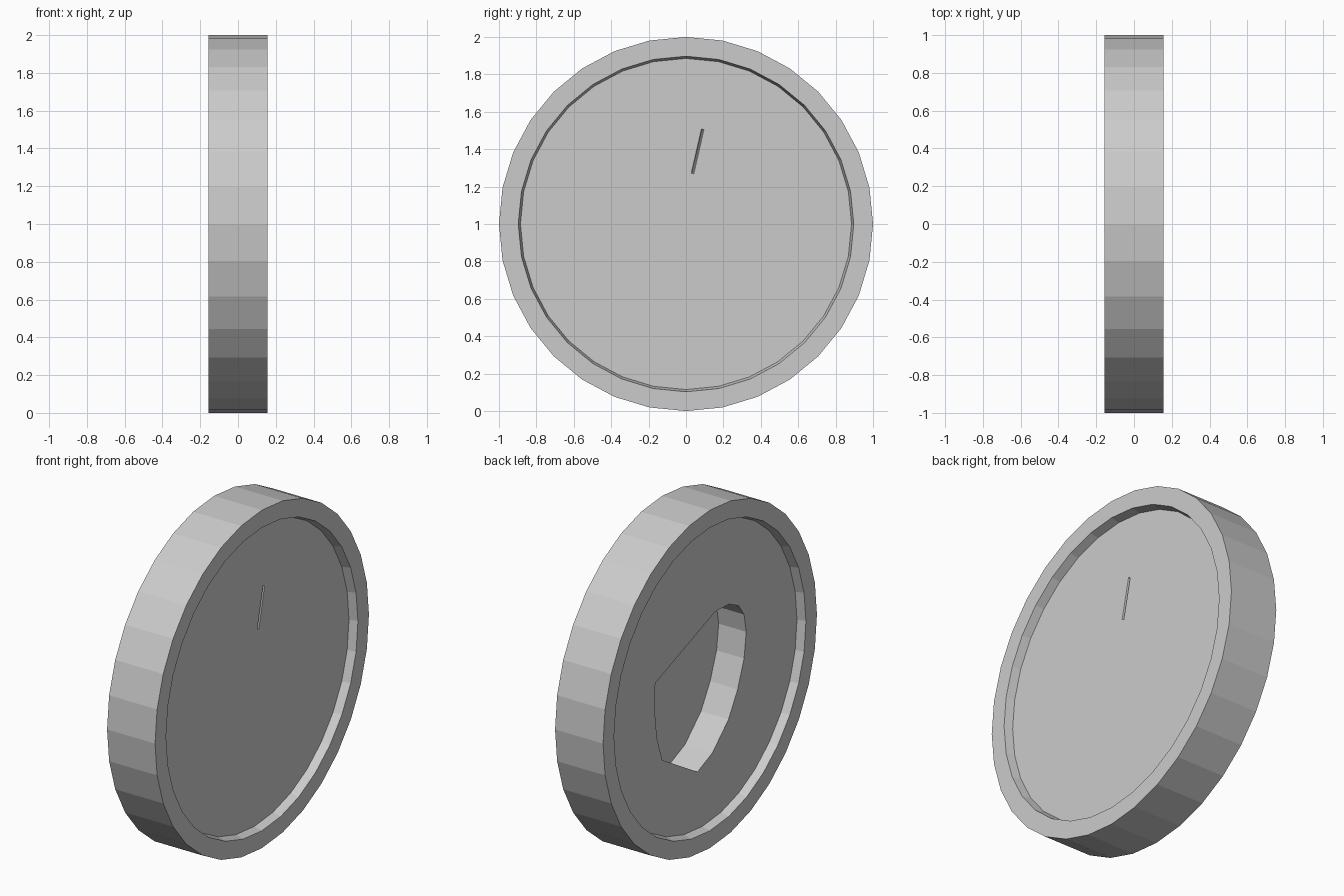
import bpy, bmesh
from math import sin, cos, pi

cube = bpy.data.objects.get("Cube")
if cube:
    bpy.data.objects.remove(cube, do_unlink=True)

SIDES = 32
CENTRE_Z = 1.0
FLOOR_X = 0.107

grey = bpy.data.materials.new("light_grey")
grey.use_nodes = True
grey.diffuse_color = (0.6, 0.6, 0.6, 1)
grey.node_tree.nodes["Principled BSDF"].inputs["Base Color"].default_value = (0.6, 0.6, 0.6, 1)


def loft(name, rings):
    """Join matching rings of points into a closed solid with flat end caps."""
    bm = bmesh.new()
    loops = [[bm.verts.new(p) for p in ring] for ring in rings]
    for a, b in zip(loops, loops[1:]):
        for i in range(len(a)):
            j = (i + 1) % len(a)
            bm.faces.new((a[i], a[j], b[j], b[i]))
    bm.faces.new(loops[0])
    bm.faces.new(loops[-1])
    bmesh.ops.recalc_face_normals(bm, faces=bm.faces)
    mesh = bpy.data.meshes.new(name)
    bm.to_mesh(mesh)
    bm.free()
    mesh.materials.append(grey)
    obj = bpy.data.objects.new(name, mesh)
    bpy.context.collection.objects.link(obj)
    return obj


def circle(x, radius):
    angles = [2 * pi * i / SIDES for i in range(SIDES)]
    return [(x, radius * cos(a), CENTRE_Z + radius * sin(a)) for a in angles]


def outline_at(x, outline):
    return [(x, y, CENTRE_Z + z) for y, z in outline]


def carve(target, cutter):
    """Cut the cutter out of the target, then discard the cutter."""
    cutter.hide_render = True
    mod = target.modifiers.new("carve", "BOOLEAN")
    mod.operation = "DIFFERENCE"
    mod.solver = "EXACT"
    mod.object = cutter
    bpy.context.view_layer.update()
    evaluated = target.evaluated_get(bpy.context.evaluated_depsgraph_get())
    result = bpy.data.meshes.new_from_object(evaluated)
    target.modifiers.clear()
    target.data = result
    bpy.data.objects.remove(cutter, do_unlink=True)


# Disc with a raised rim and a shallow recess on both faces
half = [(0.157, 1.0), (0.157, 0.897), (FLOOR_X, 0.885)]
profile = [(-x, r) for x, r in reversed(half)] + half
disc = loft("rimmed_disc", [circle(x, r) for x, r in profile])

# Deep pocket with one straight side, in the -x face
pocket = [(0.44, 0.13), (-0.12, 0.34), (-0.25, 0.335), (-0.34, 0.29), (-0.39, 0.22),
          (-0.41, 0.11), (-0.39, -0.04), (-0.33, -0.2), (-0.245, -0.345), (-0.095, -0.485),
          (0.045, -0.545), (0.375, -0.35), (0.425, -0.2), (0.445, -0.03)]
carve(disc, loft("pocket_cutter", [outline_at(x, pocket) for x in (-0.3, 0.073)]))

# Thin slanted groove in the +x face
groove_top = [(0.028, 0.272), (0.042, 0.268), (0.096, 0.505), (0.082, 0.508)]
groove_base = [(0.033, 0.276), (0.037, 0.274), (0.091, 0.501), (0.087, 0.503)]
carve(disc, loft("groove_cutter", [outline_at(FLOOR_X - 0.015, groove_base),
                                   outline_at(FLOOR_X, groove_top),
                                   outline_at(FLOOR_X + 0.03, groove_top)]))
